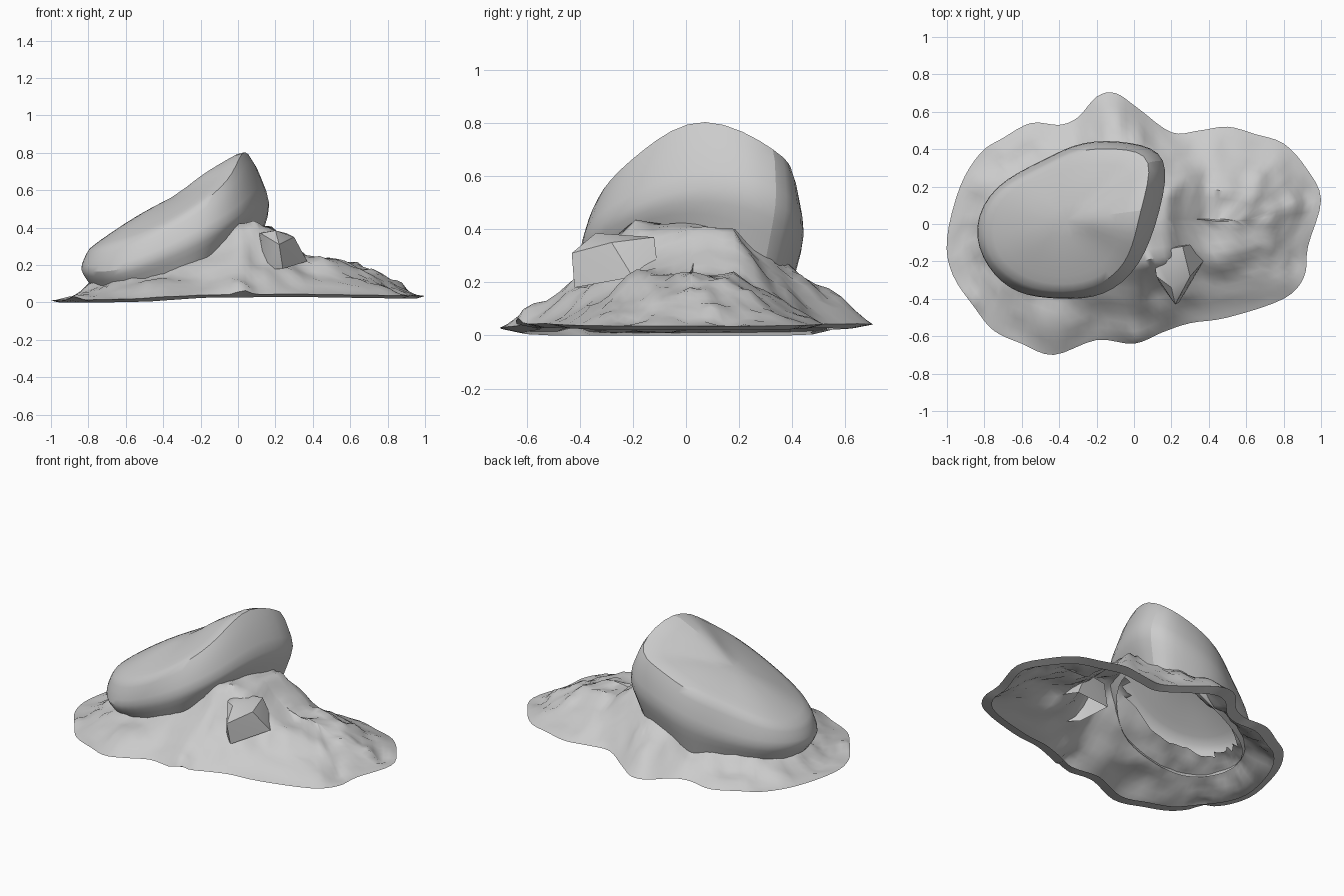
import bpy, bmesh, math
from mathutils import Vector, noise
from mathutils.bvhtree import BVHTree

if "Cube" in bpy.data.objects:
    bpy.data.objects.remove(bpy.data.objects["Cube"])


def finish(bm, name, angle=50):
    bmesh.ops.recalc_face_normals(bm, faces=bm.faces)
    me = bpy.data.meshes.new(name)
    bm.to_mesh(me)
    bm.free()
    ob = bpy.data.objects.new(name, me)
    bpy.context.collection.objects.link(ob)
    bpy.ops.object.select_all(action='DESELECT')
    ob.select_set(True)
    bpy.context.view_layer.objects.active = ob
    bpy.ops.object.shade_smooth_by_angle(angle=math.radians(angle))
    return ob


def table(pts, x):
    if x <= pts[0][0]:
        return pts[0][1]
    for (a, b), (c, d) in zip(pts, pts[1:]):
        if x <= c:
            return b + (d - b) * (x - a) / (c - a)
    return pts[-1][1]


def loft(bm, rings):
    vs = [[bm.verts.new(p) for p in r] for r in rings]
    n = len(vs[0])
    for a, b in zip(vs, vs[1:]):
        for i in range(n):
            bm.faces.new((a[i], a[(i + 1) % n], b[(i + 1) % n], b[i]))
    return vs


def smooth_loop(pts, k):
    out, n = [], len(pts)
    for i in range(n):
        p0, p1, p2, p3 = (Vector(pts[(i + j) % n]) for j in (-1, 0, 1, 2))
        for s in range(k):
            t = s / k
            out.append(0.5 * (2 * p1 + (p2 - p0) * t + (2 * p0 - 5 * p1 + 4 * p2 - p3) * t * t
                              + (3 * p1 - p0 - 3 * p2 + p3) * t ** 3))
    return out


# Mound: hollow shell lofted from its outline up to a central spine
outline = smooth_loop([
    (1, .13), (.93, -.12), (.91, -.28), (.8, -.4), (.5, -.5), (.3, -.53), (.15, -.58), (0, -.64),
    (-.2, -.62), (-.43, -.7), (-.6, -.64), (-.75, -.57), (-.85, -.45), (-.97, -.27), (-1, -.08),
    (-.93, .2), (-.82, .38), (-.7, .46), (-.55, .54), (-.4, .53), (-.3, .57), (-.2, .68), (-.1, .7),
    (.02, .62), (.2, .49), (.35, .5), (.5, .52), (.65, .48), (.8, .43), (.92, .3)], 4)
crest = [(-1, .05), (-.8, .14), (-.6, .2), (-.3, .27), (-.1, .36), (0, .41), (.18, .39),
         (.26, .3), (.38, .22), (.52, .22), (.85, .14), (1, .04)]
profile = [(0, 0), (.12, .17), (.4, .55), (.66, .98), (1, 1)]
# Small crags: x, y, height, radius
crags = [(.03, .46, .05, .04), (.66, .25, .04, .05), (.45, -.2, .04, .05), (.87, .1, .04, .04),
         (.02, -.6, .05, .04), (-.43, -.6, .03, .07), (.5, .2, .03, .06), (.25, .25, .05, .07),
         (.65, -.3, .03, .05), (-.1, .55, .03, .08), (-.85, -.4, .03, .05)]


def rim_z(p):
    return table([(-1, .01), (-.5, .02), (-.2, .04), (.3, .045), (1, .035)], p.x)


def mound_point(e, t):
    spine = Vector((e.x * .6, .02))
    p = e.lerp(spine, t)
    z = rim_z(e) + max(0, table(crest, p.x) - .03) * table(profile, t)
    z += sum(h * math.exp(-((p.x - x) ** 2 + (p.y - y) ** 2) / (r * r)) for x, y, h, r in crags)
    z += .035 * min(1, t * 5) * noise.noise(Vector((p.x * 7, p.y * 7, 3)))
    z += .015 * min(1, t * 5) * noise.noise(Vector((p.x * 17, p.y * 17, 8)))
    return Vector((p.x, p.y, z))


steps = [0, .04, .1, .17, .24, .31, .38, .45, .52, .59, .66, .75, .87, .985]
rings = [[mound_point(e, t) for e in outline] for t in steps]
lip = [Vector((*e.lerp(Vector((e.x * .6, .02)), .12), max(0, rim_z(e) - .015))) for e in outline]
bm = bmesh.new()
vs = loft(bm, [lip] + rings)
n = len(outline)
for i in range(n // 2 - 1):      # close the narrow spine gap
    a = [vs[-1][j % n] for j in (i, i + 1, n - 2 - i, n - 1 - i)]
    if len(set(a)) == 4:
        bm.faces.new(a)
bm.normal_update()
tree = BVHTree.FromBMesh(bm)
# Opening beneath the hollow slab
hole = [f for f in bm.faces if ((f.calc_center_median().x + .34) / .36) ** 2
        + ((f.calc_center_median().y - .02) / .26) ** 2 < 1]
bmesh.ops.delete(bm, geom=hole, context='FACES')
finish(bm, "ground_mound")

# Slab: tilted boulder lofted from top edge, side edge and buried foot
top = [(.13, .38, .69), (-.08, .41, .63), (-.3, .41, .53), (-.5, .29, .44), (-.73, .19, .33),
       (-.82, 0, .28), (-.78, -.21, .28), (-.6, -.34, .32), (-.38, -.38, .41), (-.15, -.33, .56),
       (-.01, -.18, .7), (.03, .06, .88)]
side = [(.21, .38, .5), (0, .45, .42), (-.28, .46, .35), (-.48, .35, .25), (-.76, .22, .2),
        (-.88, -.02, .18), (-.8, -.24, .16), (-.64, -.39, .16), (-.4, -.41, .25), (-.16, -.41, .37),
        (.05, -.24, .47), (.16, .08, .58)]
top, side = [Vector(p) for p in top], [Vector(p) for p in side]
centre = Vector((-.36, .02, .565))
inner = [p.lerp(centre, .45) + Vector((0, 0, .015)) for p in top]
foot = []
for p in side:
    q = p.lerp(Vector((-.34, .02, p.z)), .15)
    hit = tree.ray_cast(Vector((q.x, q.y, 2)), Vector((0, 0, -1)))[0]
    q.z = min(p.z - .08, (hit.z if hit else .1) - .03)
    foot.append(q)
bm = bmesh.new()
vs = loft(bm, [foot, side, top, inner])
c = bm.verts.new(centre)
for i in range(12):
    bm.faces.new((vs[3][i], vs[3][(i + 1) % 12], c))
crease = bm.edges.layers.float.new('crease_edge')
for ring, w in ((vs[1], .35), (vs[2], .45)):
    for i in range(12):
        bm.edges.get((ring[i], ring[(i + 1) % 12]))[crease] = w
slab = finish(bm, "tilted_slab", 60)
sub = slab.modifiers.new("round", 'SUBSURF')
sub.levels = sub.render_levels = 2

# Outcrop: wedge of rock jutting from the front right slope
bm = bmesh.new()
for p in [(.22, -.43, .31), (.24, -.42, .18), (.12, -.28, .37), (.2, -.34, .385), (.3, -.28, .35),
          (.37, -.2, .22), (.14, -.32, .18), (.1, -.15, .37), (.26, -.12, .37), (.34, -.1, .2), (.1, -.12, .2)]:
    bm.verts.new(p)
bmesh.ops.convex_hull(bm, input=bm.verts)
low = [f for f in bm.faces if f.normal.z < -.8]
bmesh.ops.delete(bm, geom=low, context='FACES_ONLY')
finish(bm, "outcrop", 35)
